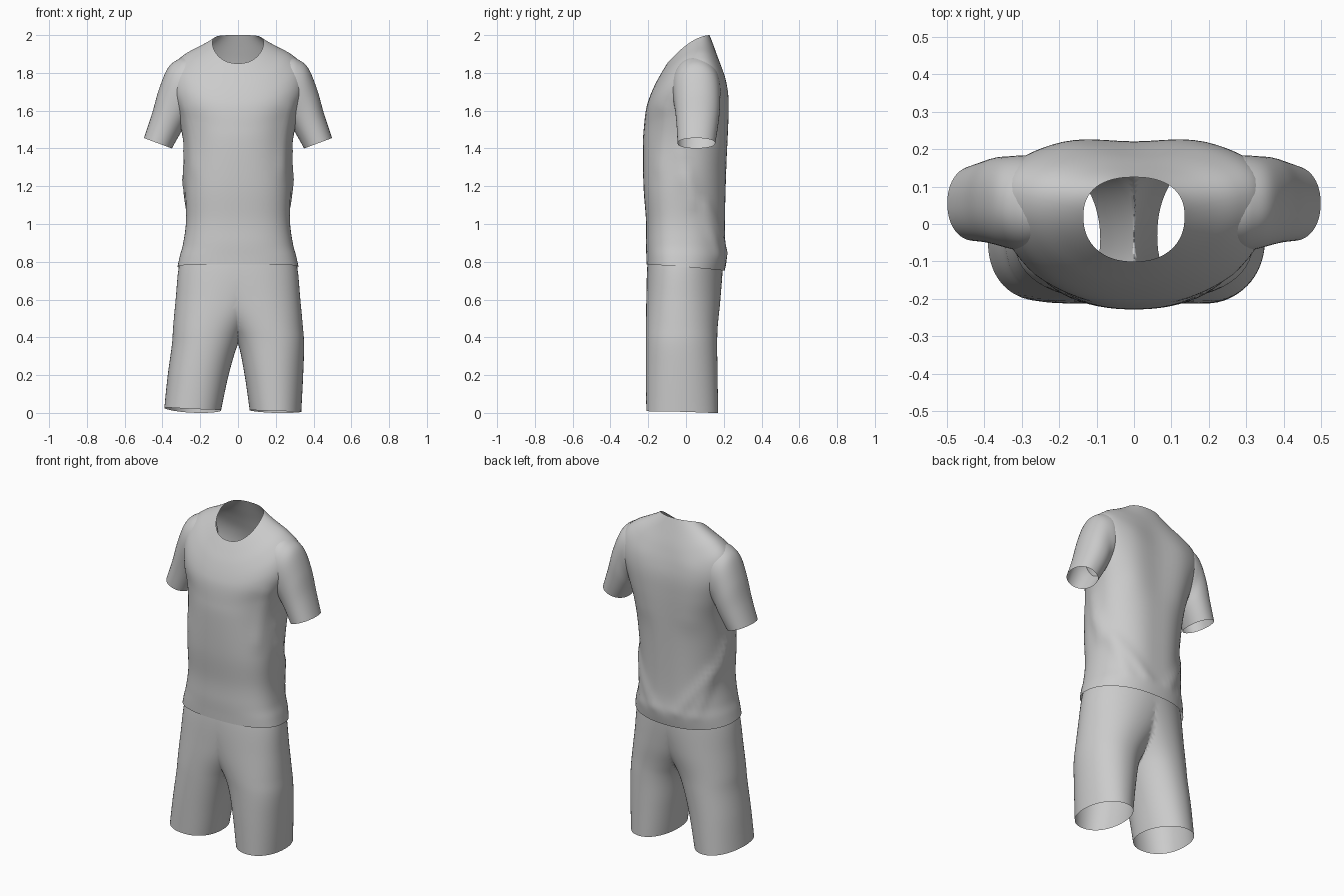
import bpy, bmesh, math
from mathutils import Vector
from mathutils.geometry import intersect_point_line

cube = bpy.data.objects.get("Cube")
if cube:
    bpy.data.objects.remove(cube)

SIDES = 64   # points around each ring
STEPS = 6    # interpolated rings between two key rings

cloth = bpy.data.materials.new("light_grey_cloth")
cloth.use_nodes = True
grey = (0.6, 0.6, 0.6, 1)
cloth.diffuse_color = grey
cloth.node_tree.nodes["Principled BSDF"].inputs["Base Color"].default_value = grey


def smooth_rows(rows):
    """Catmull-Rom interpolation of the key rings."""
    out = []
    for i in range(len(rows) - 1):
        a, b = rows[max(i - 1, 0)], rows[i]
        c, d = rows[i + 1], rows[min(i + 2, len(rows) - 1)]
        for s in range(STEPS):
            t = s / STEPS
            out.append([q + (r - p) * t / 2 + (2 * p - 5 * q + 4 * r - w) * t * t / 2
                        + (3 * q - p - 3 * r + w) * t ** 3 / 2
                        for p, q, r, w in zip(a, b, c, d)])
    return out + [list(rows[-1])]


def through(front, middle, back, s):
    """Smooth curve through three values at s = -1, 0 and 1."""
    return middle + s * (back - front) / 2 + s * s * ((front + back) / 2 - middle)


def ring(bm, row, power, side):
    """Closed ring: outer x, z, inner x, z, front, side and back y, front and back z shift."""
    xo, zo, xi, zi, yf, ys, yb, dzf, dzb = row
    verts = []
    for k in range(SIDES):
        a = math.tau * k / SIDES
        c, s = (math.copysign(abs(v) ** (2 / power), v) for v in (math.cos(a), math.sin(a)))
        f = (1 + c) / 2
        z = zi + (zo - zi) * f + through(dzf, 0, dzb, s)
        verts.append(bm.verts.new((side * (xi + (xo - xi) * f), through(yf, ys, yb, s), z)))
    return verts


def loft(bm, rows, power, side=1):
    """Skin the rings and return the new faces."""
    rings = [ring(bm, r, power, side) for r in smooth_rows(rows)]
    faces = []
    for a, b in zip(rings, rings[1:]):
        for k in range(SIDES):
            n = (k + 1) % SIDES
            faces.append(bm.faces.new((a[k], a[n], b[n], b[k])))
    return faces


def finish(bm, name):
    bmesh.ops.recalc_face_normals(bm, faces=bm.faces)
    for f in bm.faces:
        f.smooth = True
    mesh = bpy.data.meshes.new(name)
    bm.to_mesh(mesh)
    bm.free()
    mesh.materials.append(cloth)
    bpy.context.collection.objects.link(bpy.data.objects.new(name, mesh))


def add_fold(bm, start, end, height, width):
    """Raise a soft ridge along a line, on both halves of the body."""
    a, b = Vector(start), Vector(end)
    for v in bm.verts:
        p = Vector((abs(v.co.x), v.co.y, v.co.z))
        t = min(1, max(0, intersect_point_line(p, a, b)[1]))
        d = (p - a.lerp(b, t)).length
        out = Vector((v.co.x, v.co.y, 0)).normalized()
        v.co += out * height * math.exp(-(d / width) ** 2)


# Shirt body: half width, z at the side, front, side and back y, front and back z shift
body = [
    (0.135, 1.96, -0.10, 0.02, 0.125, -0.11, 0.04),
    (0.20, 1.934, -0.13, 0.035, 0.155, -0.134, -0.012),
    (0.28, 1.896, -0.165, 0.05, 0.19, -0.16, -0.065),
    (0.343, 1.835, -0.195, 0.06, 0.213, -0.17, -0.09),
    (0.36, 1.73, -0.212, 0.06, 0.225, -0.125, -0.065),
    (0.32, 1.58, -0.222, 0.05, 0.227, -0.06, -0.02),
    (0.288, 1.42, -0.228, 0.015, 0.224, 0, 0),
    (0.28, 1.2, -0.225, -0.025, 0.217, 0, 0),
    (0.275, 1.02, -0.212, -0.03, 0.213, 0, 0),
    (0.29, 0.9, -0.212, -0.03, 0.214, 0, 0),
    (0.308, 0.83, -0.21, -0.03, 0.217, 0, -0.01),
    (0.32, 0.775, -0.209, -0.03, 0.205, 0.01, -0.022),
]
bm = bmesh.new()
loft(bm, [(w, z, -w, z, *rest) for w, z, *rest in body], 2.3)
add_fold(bm, (0.27, 0, 1.25), (0.2, 0.2, 0.85), 0.011, 0.035)
add_fold(bm, (0.27, -0.02, 1.38), (0.28, 0.03, 1.1), 0.008, 0.03)
add_fold(bm, (0.25, 0.12, 1.1), (0.08, 0.21, 0.85), 0.009, 0.03)
add_fold(bm, (0.28, -0.12, 1.6), (0.25, -0.16, 1.3), 0.008, 0.04)
add_fold(bm, (0, 0.22, 1.8), (0, 0.21, 0.95), -0.007, 0.09)
add_fold(bm, (0.17, 0.2, 1.75), (0.16, 0.2, 1.45), 0.008, 0.08)
finish(bm, "shirt_body")

# Sleeves: outer x, z, inner x, z, front y, back y
sleeve = [
    (0.27, 1.885, 0.25, 1.57, -0.07, 0.175),
    (0.315, 1.872, 0.265, 1.545, -0.074, 0.183),
    (0.37, 1.828, 0.285, 1.515, -0.066, 0.181),
    (0.418, 1.715, 0.305, 1.48, -0.056, 0.178),
    (0.455, 1.585, 0.328, 1.44, -0.049, 0.168),
    (0.498, 1.455, 0.35, 1.40, -0.045, 0.155),
]
for side, name in ((1, "left_sleeve"), (-1, "right_sleeve")):
    bm = bmesh.new()
    loft(bm, [(*r[:5], (r[4] + r[5]) / 2, r[5], 0, 0) for r in sleeve], 2.15, side)
    finish(bm, name)

# Shorts: shared hip rings, then one set of leg rings for each side
hips = [
    (0.255, 0.95, -0.255, 0.95, -0.18, -0.02, 0.18, 0, 0),
    (0.31, 0.79, -0.29, 0.79, -0.204, -0.03, 0.194, 0, 0),
    (0.33, 0.6, -0.16, 0.6, -0.21, -0.035, 0.182, 0, 0),
    (0.343, 0.46, -0.05, 0.46, -0.212, -0.035, 0.168, 0, 0),
    (0.35, 0.36, 0.002, 0.36, -0.212, -0.035, 0.165, 0, 0),
]
legs = {
    1: [(0.345, 0.2, 0.035, 0.2, -0.212, -0.03, 0.167, 0, 0),
        (0.335, 0.006, 0.062, 0.014, -0.21, -0.03, 0.17, 0, -0.01)],
    -1: [(0.372, 0.2, 0.05, 0.2, -0.21, -0.035, 0.165, 0, 0),
         (0.39, 0.026, 0.09, 0.012, -0.206, -0.04, 0.17, 0.002, -0.018)],
}
bm = bmesh.new()
for side, leg in legs.items():
    faces = loft(bm, hips + leg, 2.12, side)
    # Trim each leg at the centre seam
    parts = {e for f in faces for e in (*f.verts, *f.edges)}
    bmesh.ops.bisect_plane(bm, geom=list(parts) + faces, plane_co=(0, 0, 0),
                           plane_no=(side, 0, 0), clear_inner=True)
# Sew the seam
seam = [v for v in bm.verts if abs(v.co.x) < 0.001]
bmesh.ops.remove_doubles(bm, verts=seam, dist=0.005)
finish(bm, "shorts")
